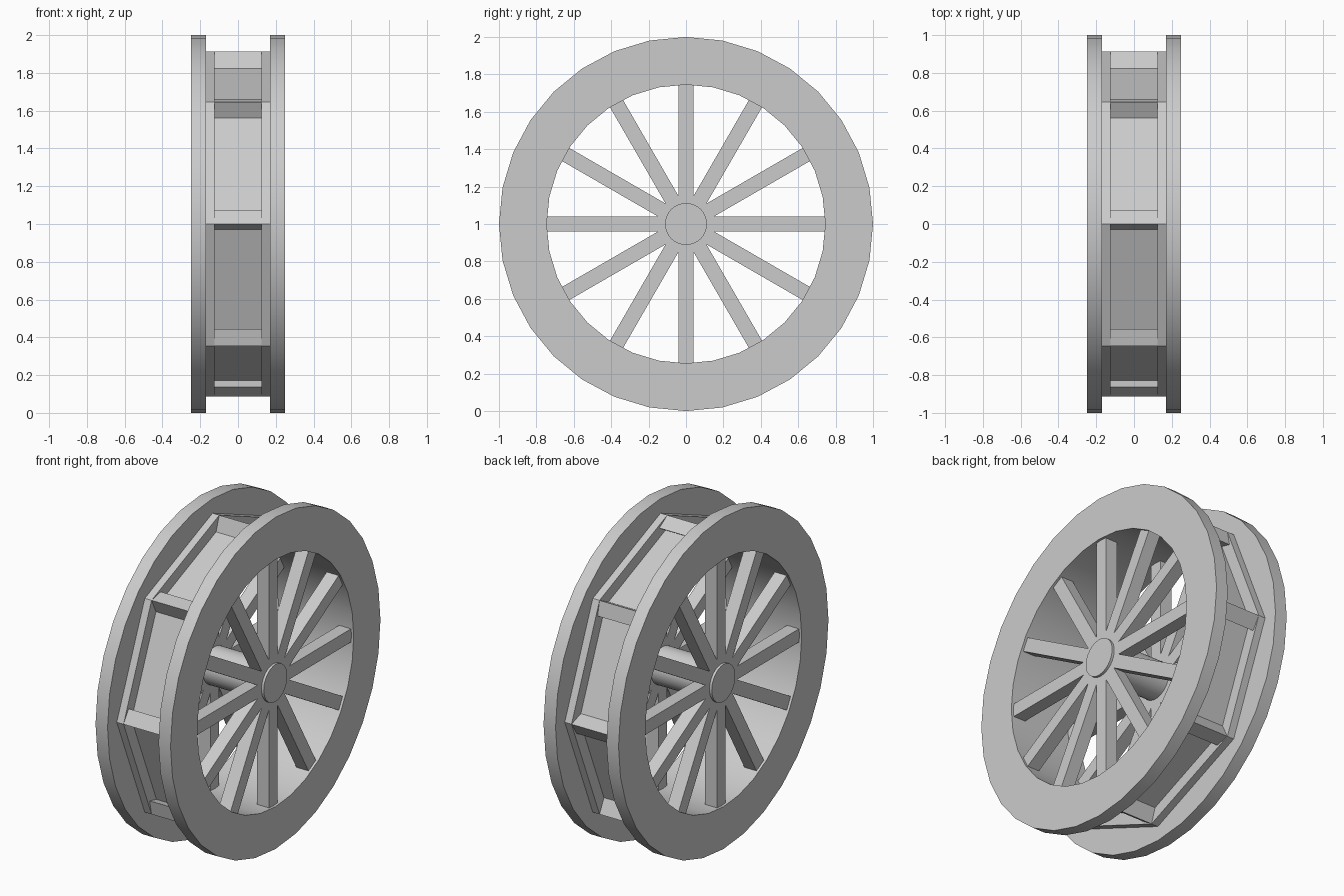
import bpy
from math import sin, cos, pi, radians
from mathutils import Vector, Matrix

if "Cube" in bpy.data.objects:
    bpy.data.objects.remove(bpy.data.objects["Cube"])

SEG = 32
CENTRE_Z = 1.0


def circle(r):
    return [(r * cos(pi - 2 * pi * i / SEG), r * sin(pi - 2 * pi * i / SEG)) for i in range(SEG)]


def octagon(r):
    # eight-sided outline sampled at the same angles as the circle
    pts = []
    for i in range(SEG):
        off = (360 / SEG * i) % 45 - 22.5
        rad = r * cos(pi / 8) / cos(radians(off))
        a = pi - 2 * pi * i / SEG
        pts.append((rad * cos(a), rad * sin(a)))
    return pts


def finish(name, verts, faces):
    me = bpy.data.meshes.new(name)
    me.from_pydata(verts, [], faces)
    ob = bpy.data.objects.new(name, me)
    ob.location.z = CENTRE_Z
    bpy.context.collection.objects.link(ob)
    bpy.ops.object.select_all(action='DESELECT')
    ob.select_set(True)
    bpy.context.view_layer.objects.active = ob
    bpy.ops.object.shade_smooth_by_angle(angle=radians(30))
    return ob


def ring(name, outer, inner, x0, x1, caps=True):
    n = len(outer)
    verts = [(x, y, z) for loop in (outer, inner) for x in (x0, x1) for y, z in loop]
    faces = []
    for i in range(n):
        j = (i + 1) % n
        faces.append((n + i, n + j, j, i))
        faces.append((2 * n + i, 2 * n + j, 3 * n + j, 3 * n + i))
        if caps:
            faces.append((n + i, 3 * n + i, 3 * n + j, n + j))
            faces.append((j, 2 * n + j, 2 * n + i, i))
    return finish(name, verts, faces)


def bucket_profile(r):
    # eight slanted pockets: edge, lip, undercut back wall, sloped front wall
    pts = []
    for k in range(8):
        a0, a1 = pi - k * pi / 4, pi - (k + 1) * pi / 4
        v0 = Vector((cos(a0), sin(a0))) * r
        v1 = Vector((cos(a1), sin(a1))) * r
        t = (v1 - v0).normalized()
        n = Vector((-t.y, t.x))
        length = (v1 - v0).length
        for s, d in ((0, 0), (0.088, -0.017), (0.048, -0.071), (length - 0.062, -0.071)):
            pts.append(tuple(v0 + t * s + n * d))
    return pts


# bucket drum between the rims
ring("bucket_core", bucket_profile(0.912), circle(0.745), -0.125, 0.125, caps=False)

for side, s in (("left", -1), ("right", 1)):
    # outer rim and the pocket side wall
    ring(side + "_rim", circle(1.0), circle(0.745), *sorted((s * 0.17, s * 0.25)))
    ring(side + "_bucket_wall", octagon(0.912), circle(0.745), *sorted((s * 0.125, s * 0.17)))

    # spokes: six bars crossing at the hub
    verts, faces = [], []
    for k in range(6):
        rot = Matrix.Rotation(k * pi / 6, 3, 'X')
        b = len(verts)
        for x in (0.195 - 0.04, 0.195 + 0.04):
            for y, z in ((-0.76, -0.04), (0.76, -0.04), (0.76, 0.04), (-0.76, 0.04)):
                verts.append(rot @ Vector((s * 0.195 + x - 0.195, y, z)))
        for f in ((3, 2, 1, 0), (4, 5, 6, 7), (0, 1, 5, 4), (1, 2, 6, 5), (2, 3, 7, 6), (3, 0, 4, 7)):
            faces.append([b + i for i in f])
    finish(side + "_spokes", verts, faces)

# axle
bpy.ops.mesh.primitive_cylinder_add(vertices=SEG, radius=0.112, depth=0.5,
                                    location=(0, 0, CENTRE_Z), rotation=(0, pi / 2, 0))
bpy.context.object.name = "axle"
bpy.ops.object.shade_smooth_by_angle(angle=radians(30))
